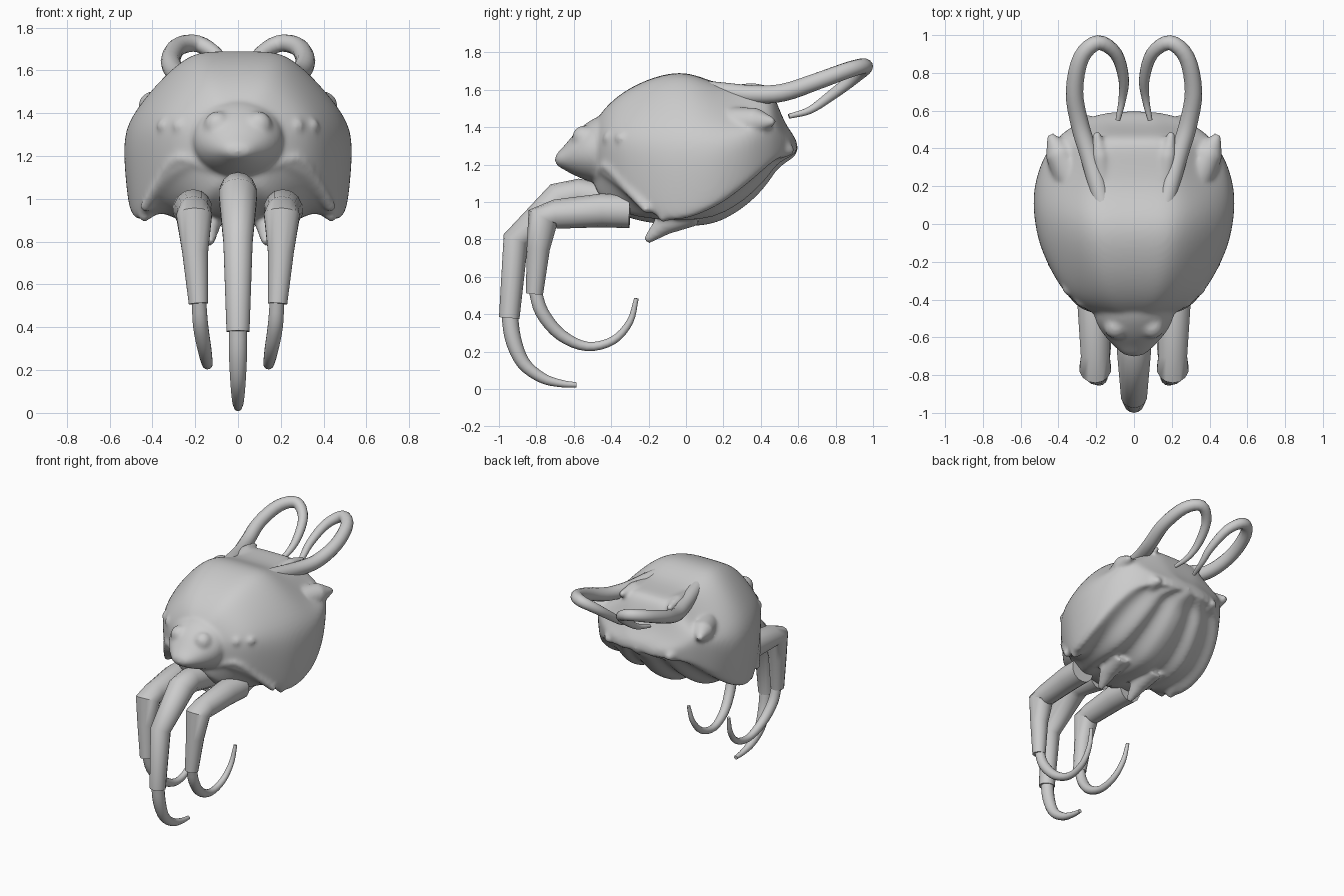
import bpy, bmesh, math
from mathutils import Vector

if "Cube" in bpy.data.objects:
    bpy.data.objects.remove(bpy.data.objects["Cube"])


def finish(bm, name, subdiv=0, angle=50):
    bmesh.ops.recalc_face_normals(bm, faces=bm.faces)
    me = bpy.data.meshes.new(name)
    bm.to_mesh(me)
    bm.free()
    ob = bpy.data.objects.new(name, me)
    bpy.context.collection.objects.link(ob)
    bpy.ops.object.select_all(action='DESELECT')
    bpy.context.view_layer.objects.active = ob
    ob.select_set(True)
    if subdiv:
        m = ob.modifiers.new("subdiv", 'SUBSURF')
        m.levels = m.render_levels = subdiv
        bpy.ops.object.modifier_apply(modifier=m.name)
    bpy.ops.object.shade_smooth_by_angle(angle=math.radians(angle))
    return ob


def loft(rings, name, subdiv=0, angle=50):
    bm = bmesh.new()
    vs = [[bm.verts.new(p) for p in r] for r in rings]
    n = len(vs[0])
    for a, b in zip(vs, vs[1:]):
        for i in range(n):
            bm.faces.new((a[i], a[(i + 1) % n], b[(i + 1) % n], b[i]))
    bm.faces.new(vs[0])
    bm.faces.new(vs[-1])
    return finish(bm, name, subdiv, angle)


def smooth_path(pts, steps=4):
    # Catmull-Rom through (x, y, z, radius) points
    p = [Vector(q) for q in pts]
    p = [2 * p[0] - p[1]] + p + [2 * p[-1] - p[-2]]
    out = []
    for i in range(1, len(p) - 2):
        a, b, c, d = p[i - 1:i + 3]
        for s in range(steps):
            t = s / steps
            out.append(.5 * (2 * b + (c - a) * t + (2 * a - 5 * b + 4 * c - d) * t * t
                             + (3 * b - a - 3 * c + d) * t ** 3))
    out.append(p[-2])
    return out


def tube(pts, ref, name, sides=14):
    rings = []
    P = [Vector(q[:3]) for q in pts]
    for i, q in enumerate(pts):
        t = (P[min(i + 1, len(P) - 1)] - P[max(i - 1, 0)]).normalized()
        u = t.cross(Vector(ref)).normalized()
        v = t.cross(u)
        rings.append([P[i] + q[3] * (math.cos(2 * math.pi * k / sides) * u
                                     + math.sin(2 * math.pi * k / sides) * v)
                      for k in range(sides)])
    return loft(rings, name)


def flip(pts, s):
    return [(s * p[0], *p[1:]) for p in pts]


def mirror_ring(half):
    return half + [(-x, y, z) for x, y, z in half[-2:0:-1]]


def ball(loc, r):
    bpy.ops.mesh.primitive_uv_sphere_add(segments=16, ring_count=10, radius=r, location=loc)
    return bpy.context.object


# Shell: y, top z, half width, rim z, belly z
sections = [
    (-.50, 1.40, .14, 1.18, 1.08), (-.46, 1.47, .25, 1.17, 1.02),
    (-.39, 1.55, .35, 1.12, .95), (-.27, 1.63, .43, 1.01, .90),
    (-.12, 1.685, .50, .91, .88), (.00, 1.695, .525, .92, .87),
    (.10, 1.66, .535, .96, .875), (.20, 1.625, .53, 1.01, .90),
    (.34, 1.62, .49, 1.12, .99), (.44, 1.62, .42, 1.21, 1.10),
    (.48, 1.55, .38, 1.24, 1.17), (.53, 1.41, .31, 1.26, 1.21),
    (.60, 1.33, .16, 1.27, 1.25)]
rings = []
for y, zt, w, zr, zb in sections:
    h = zt - zr
    d = zr - zb
    g = max(0, min(1, (y + .35) / .3, (.62 - y) / .2))       # belly groove depth
    k = max(0, 1 - abs(y - .36) / .2) * .05                  # hollow in the rear shoulder
    rings.append(mirror_ring([
        (0, y, zt), (.22 * w, y, zt), (.41 * w, y, zt - .01 * h), (.62 * w, y, zt - .12 * h - k),
        (.84 * w, y, zt - .29 * h - k), (w, y, zt - .47 * h), (w, y, zt - .70 * h),
        (.97 * w, y, zr + .07 * h), (.945 * w, y, zr - .02), (.84 * w, y, zr - .01),
        (.68 * w, y, zb + .5 * d + .06 * g), (.50 * w, y, zb), (.31 * w, y, zb + .02 + .08 * g),
        (.12 * w, y, zb), (0, y, zb)]))
parts = [loft(rings, "body", 2)]

# Pointed snout: y, top z, bottom z, half width
rings = []
for y, zt, zb, w in [(-.40, 1.47, 1.12, .23), (-.47, 1.465, 1.09, .22), (-.53, 1.43, 1.11, .205),
                     (-.60, 1.37, 1.14, .155), (-.65, 1.30, 1.17, .105), (-.705, 1.25, 1.20, .05)]:
    c, r = (zt + zb) / 2, (zt - zb) / 2
    rings.append([(w * math.sin(a), y, c + r * math.cos(a))
                  for a in [2 * math.pi * k / 16 for k in range(16)]])
parts.append(loft(rings, "snout", 2))

for s in (1, -1):
    # Eyes, large and small
    parts += [ball((s * .095, -.545, 1.345), .065), ball((s * .27, -.405, 1.34), .04),
              ball((s * .345, -.345, 1.34), .035)]
    # Shell spikes, rear ridges, belly spikes and brow over the leg socket
    for ref, pts in (
            ((0, 0, 1), [(.34, .26, 1.42, .09), (.40, .38, 1.43, .075), (.445, .475, 1.43, .018)]),
            ((0, 0, 1), [(.24, .40, 1.32, .10), (.25, .50, 1.29, .07), (.25, .575, 1.27, .02)]),
            ((0, 0, 1), [(.16, .20, 1.58, .04), (.18, .36, 1.595, .045), (.20, .49, 1.59, .02)]),
            ((1, 0, 0), [(.15, .04, .95, .08), (.14, -.12, .88, .06), (.13, -.215, .79, .02)]),
            ((1, 0, 0), [(.42, .00, 1.0, .07), (.43, -.09, .95, .05), (.44, -.14, .905, .02)]),
            ((0, 1, 0), smooth_path([(.12, -.47, 1.14, .025), (.27, -.42, 1.19, .03),
                                     (.36, -.315, 1.08, .03), (.44, -.20, .95, .025)]))):
        parts.append(tube(flip(pts, s), ref, "shell_detail"))

# Fuse the shell details into one organic surface
bpy.ops.object.select_all(action='DESELECT')
for p in parts:
    p.select_set(True)
shell = parts[0]
bpy.context.view_layer.objects.active = shell
bpy.ops.object.join()
shell.name = "body_shell"
m = shell.modifiers.new("fuse", 'REMESH')
m.mode = 'VOXEL'
m.voxel_size = .013
m.use_smooth_shade = True
m = shell.modifiers.new("soften", 'SMOOTH')
m.factor = .5
m.iterations = 8

# Centre front leg and its claw
tube([(0, -.36, 1.0, .09), (0, -.58, 1.04, .085), (0, -.67, 1.02, .092), (0, -.91, .80, .07),
      (0, -.945, .38, .055)], (1, 0, 0), "centre_leg")
tube(smooth_path([(0, -.945, .42, .044), (0, -.925, .27, .043), (0, -.87, .14, .036),
                  (0, -.77, .06, .028), (0, -.67, .03, .02), (0, -.585, .022, .014)]),
     (1, 0, 0), "centre_claw")

for s, side in ((1, "right"), (-1, "left")):
    # Side legs and claws
    tube(flip([(.215, -.30, .95, .09), (.21, -.45, .955, .09), (.205, -.70, .935, .078),
               (.205, -.765, .92, .085), (.20, -.79, .75, .062), (.185, -.81, .51, .046)], s),
         (1, 0, 0), side + "_leg")
    tube(flip(smooth_path([(.183, -.81, .54, .034), (.175, -.77, .41, .036), (.155, -.67, .29, .032),
                           (.143, -.53, .228, .025), (.145, -.39, .26, .022), (.155, -.30, .36, .018),
                           (.165, -.265, .485, .012)]), s), (1, 0, 0), side + "_claw")
    # Curled rear horns
    tube(flip(smooth_path([(.165, .10, 1.60, .05), (.19, .20, 1.59, .05), (.235, .36, 1.575, .05),
                           (.285, .52, 1.585, .048), (.315, .70, 1.645, .046), (.28, .88, 1.71, .043),
                           (.19, .96, 1.725, .04), (.095, .90, 1.665, .034), (.055, .77, 1.565, .028),
                           (.062, .66, 1.49, .02), (.085, .55, 1.458, .013)]), s),
         (0, 0, 1), side + "_horn")
